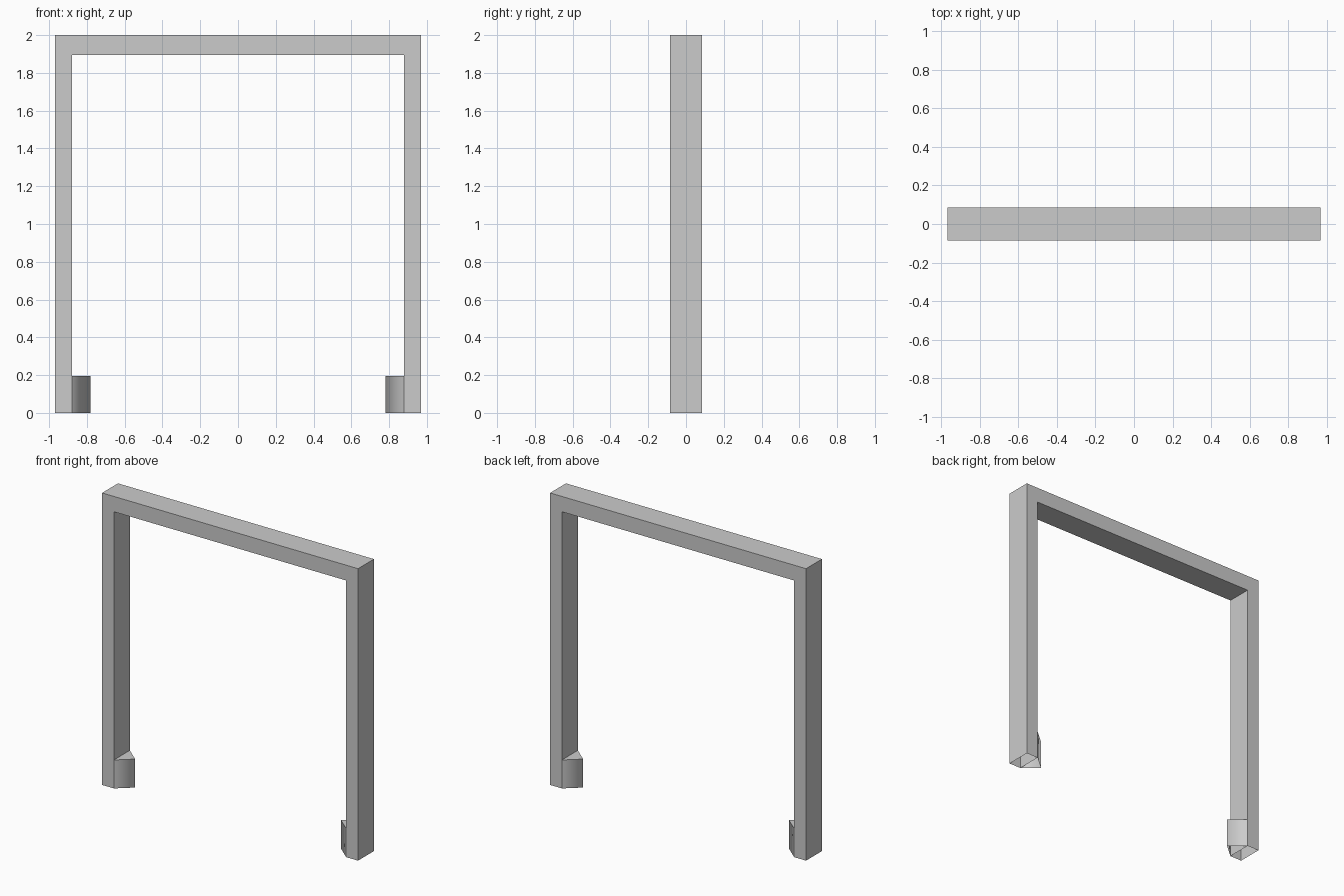
import bpy
import bmesh

if "Cube" in bpy.data.objects:
    bpy.data.objects.remove(bpy.data.objects["Cube"])

HALF_W, INNER_W = 0.97, 0.88
TOP, INNER_TOP = 2.0, 1.895
DEPTH = 0.086
FOOT_H, FOOT_TIP = 0.195, 0.78


def make_object(name, bm):
    mesh = bpy.data.meshes.new(name)
    bm.to_mesh(mesh)
    bm.free()
    obj = bpy.data.objects.new(name, mesh)
    bpy.context.collection.objects.link(obj)
    return obj


def extrude_faces(bm, faces, offset):
    ext = bmesh.ops.extrude_face_region(bm, geom=faces, use_keep_orig=True)
    verts = [g for g in ext["geom"] if isinstance(g, bmesh.types.BMVert)]
    bmesh.ops.translate(bm, verts=verts, vec=offset)
    bmesh.ops.recalc_face_normals(bm, faces=bm.faces[:])


def open_bottom(bm):
    floor = [f for f in bm.faces if all(v.co.z < 1e-5 for v in f.verts)]
    bmesh.ops.delete(bm, geom=floor, context="FACES")


# Door-shaped frame: two legs and a top beam, hollow and open under the legs
bm = bmesh.new()
outline = [(-HALF_W, 0), (-HALF_W, TOP), (HALF_W, TOP), (HALF_W, 0),
           (INNER_W, 0), (INNER_W, INNER_TOP), (-INNER_W, INNER_TOP), (-INNER_W, 0)]
face = bm.faces.new([bm.verts.new((x, -DEPTH, z)) for x, z in outline])
extrude_faces(bm, [face], (0, 2 * DEPTH, 0))
open_bottom(bm)
make_object("frame", bm)

# Wedge-shaped feet on the inner side of each leg, softly shaded at the tip
for side, label in ((-1, "left"), (1, "right")):
    bm = bmesh.new()
    plan = [(INNER_W, -DEPTH), (FOOT_TIP, 0), (INNER_W, DEPTH)]
    face = bm.faces.new([bm.verts.new((side * x, y, 0)) for x, y in plan])
    extrude_faces(bm, [face], (0, 0, FOOT_H))
    open_bottom(bm)
    # The side against the leg is left out, as it lies on the leg
    hidden = [f for f in bm.faces
              if all(abs(abs(v.co.x) - INNER_W) < 1e-5 for v in f.verts)]
    bmesh.ops.delete(bm, geom=hidden, context="FACES")
    for f in bm.faces:
        f.smooth = abs(f.normal.z) < 0.5
    for e in bm.edges:
        e.smooth = not all(abs(v.co.z - FOOT_H) < 1e-5 for v in e.verts)
    make_object(label + "_foot", bm)
